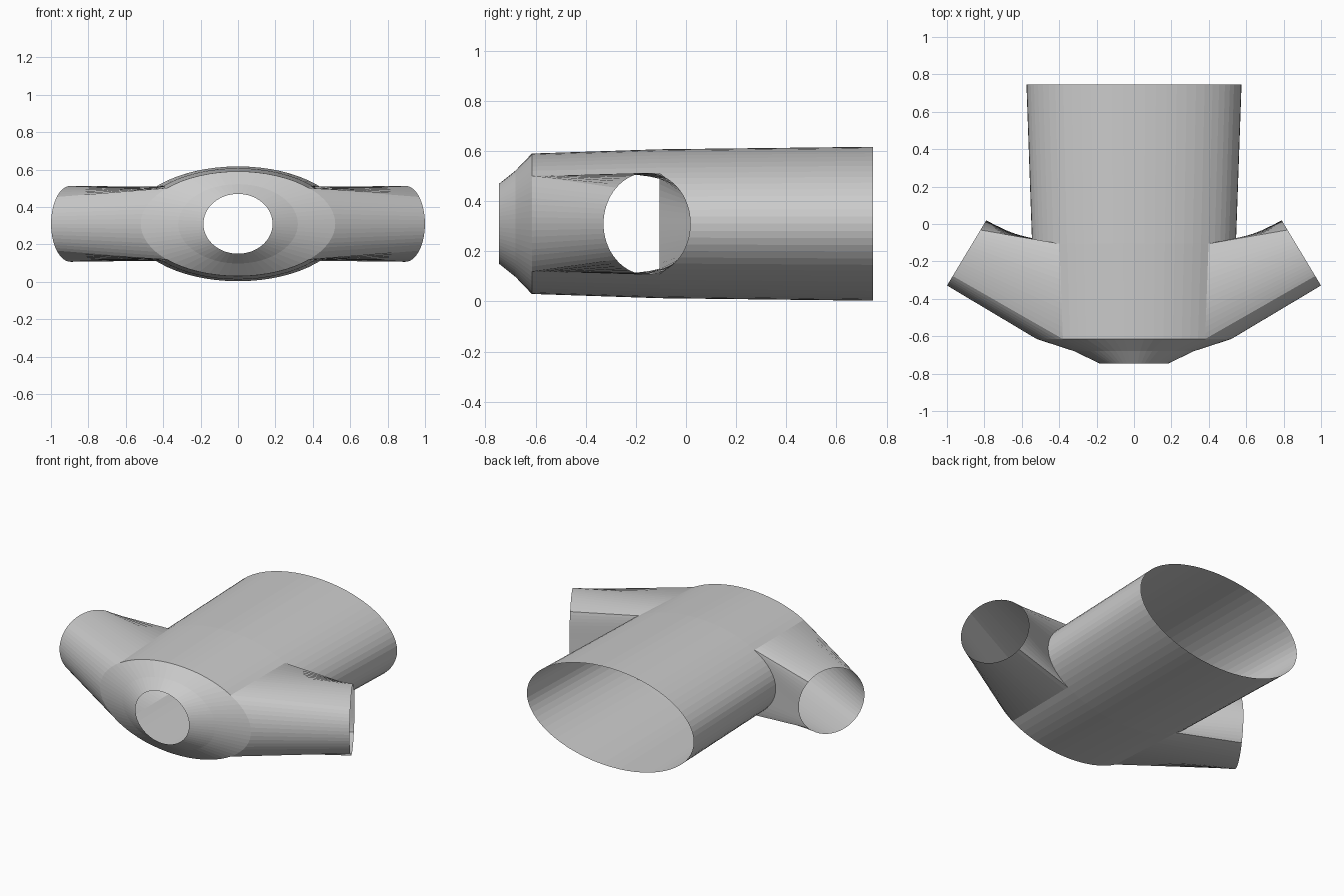
import bpy
from math import sin, cos, radians
from mathutils import Vector

cube = bpy.data.objects.get("Cube")
if cube:
    bpy.data.objects.remove(cube)

MID = 0.31                 # height of the centre plane
FRONT, REAR = -0.615, -0.105   # extent of the armholes
HALF = 43                  # half angle of the armholes, in degrees
SIDE = TOP = 16            # segments per side and per top or bottom

cloth = bpy.data.materials.new("light_grey_cloth")
cloth.use_nodes = True
grey = (0.6, 0.6, 0.6, 1)
cloth.diffuse_color = grey
cloth.node_tree.nodes["Principled BSDF"].inputs["Base Color"].default_value = grey


def loft(name, rings, skip=lambda ring, seg: False):
    """Bridge closed rings with quads, leaving out the skipped ones."""
    n = len(rings[0])
    verts = [p for ring in rings for p in ring]
    faces = []
    for r in range(len(rings) - 1):
        for i in range(n):
            if not skip(r, i):
                j = (i + 1) % n
                faces.append((r * n + i, r * n + n + i, r * n + n + j, r * n + j))
    mesh = bpy.data.meshes.new(name)
    mesh.from_pydata(verts, [], faces)
    mesh.materials.append(cloth)
    obj = bpy.data.objects.new(name, mesh)
    bpy.context.collection.objects.link(obj)
    return obj


def spread(a, b, count):
    return [a + (b - a) * k / count for k in range(count)]


# Ring angles, starting with the left armhole
angles = (spread(-HALF, HALF, SIDE) + spread(HALF, 180 - HALF, TOP)
          + spread(180 - HALF, 180 + HALF, SIDE) + spread(180 + HALF, 360 - HALF, TOP))


def oval(y, rx, rz):
    return [Vector((rx * cos(radians(a)), y, MID + rz * sin(radians(a)))) for a in angles]


# Torso: neck opening, shoulder slope, armhole band, open hem
band = [oval(FRONT + (REAR - FRONT) * k / TOP, 0.52 + 0.025 * k / TOP, 0.28 + 0.017 * k / TOP)
        for k in range(TOP + 1)]
neck = [oval(-0.745, 0.185, 0.16), oval(-0.68, 0.32, 0.212)]
first = len(neck)
loft("torso", neck + band + [oval(0.745, 0.575, 0.307)],
     lambda r, i: first <= r < first + TOP and i % (SIDE + TOP) < SIDE)

# Sleeves: armhole outline blended into a round cuff
armhole = ([ring[SIDE] for ring in band[:-1]]
           + [band[-1][i] for i in range(SIDE, 0, -1)]
           + [ring[0] for ring in band[:0:-1]]
           + [band[0][i] for i in range(SIDE)])
centre, across = Vector((0.895, -0.155, MID)), Vector((-0.515, 0.857, 0))
cuff = []
for a in spread(135, -225, len(armhole)):
    cuff.append(centre + 0.203 * (across * cos(radians(a)) + Vector((0, 0, sin(radians(a))))))


def mirrored(ring):
    return [Vector((-p.x, p.y, p.z)) for p in reversed(ring)]


loft("left_sleeve", [armhole, cuff])
loft("right_sleeve", [mirrored(armhole), mirrored(cuff)])
